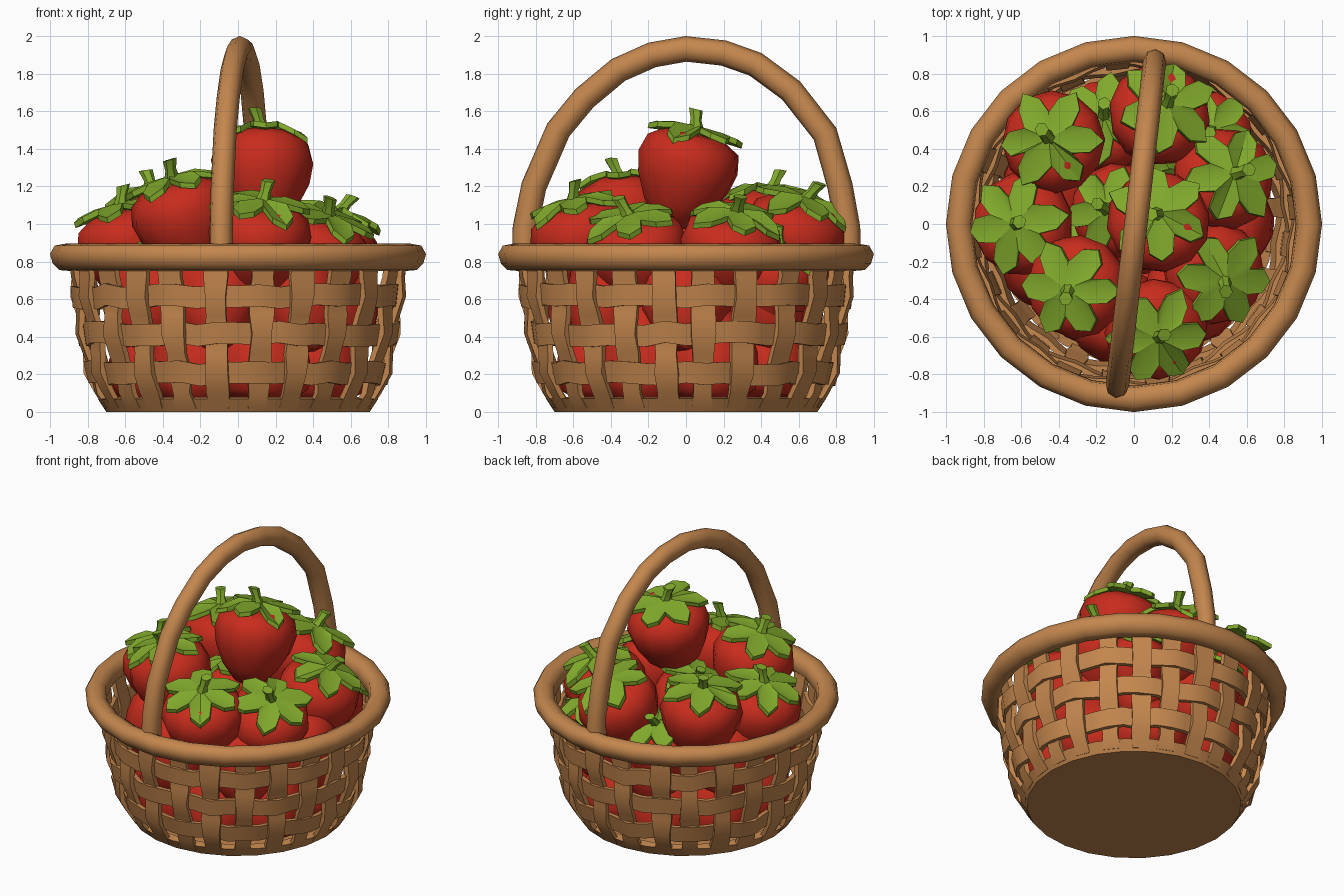
import bpy, bmesh, math, random
from mathutils import Vector, Matrix

if "Cube" in bpy.data.objects:
    bpy.data.objects.remove(bpy.data.objects["Cube"])

random.seed(4)
TAU = math.tau


def material(name, color):
    m = bpy.data.materials.new(name)
    m.diffuse_color = (*color, 1)
    m.use_nodes = True
    m.node_tree.nodes["Principled BSDF"].inputs["Base Color"].default_value = m.diffuse_color
    return m


WICKER = material("wicker_brown", (0.55, 0.24, 0.075))
RED = material("berry_red", (0.58, 0.025, 0.012))
GREEN = material("leaf_green", (0.22, 0.40, 0.025))


def add_grid(bm, rows, close_rows=False):
    """Skin rows of points; each row is a closed loop."""
    vs = [[bm.verts.new(p) for p in r] for r in rows]
    n = len(vs[0])
    for i in range(len(vs) if close_rows else len(vs) - 1):
        a, b = vs[i], vs[(i + 1) % len(vs)]
        for j in range(n):
            k = (j + 1) % n
            bm.faces.new((a[j], a[k], b[k], b[j]))
    if not close_rows:
        for r in (vs[0], vs[-1]):
            if (r[0].co - r[n // 2].co).length > 1e-4:
                bm.faces.new(r)


def finish(bm, name, mat, angle=40, matrix=None):
    bmesh.ops.remove_doubles(bm, verts=bm.verts, dist=1e-5)
    bmesh.ops.recalc_face_normals(bm, faces=bm.faces)
    me = bpy.data.meshes.new(name)
    bm.to_mesh(me)
    bm.free()
    me.materials.append(mat)
    ob = bpy.data.objects.new(name, me)
    bpy.context.collection.objects.link(ob)
    if matrix:
        ob.matrix_world = matrix
    bpy.ops.object.select_all(action='DESELECT')
    ob.select_set(True)
    bpy.context.view_layer.objects.active = ob
    bpy.ops.object.shade_smooth_by_angle(angle=math.radians(angle))
    return ob


def polar(r, a, z):
    return Vector((r * math.cos(a), r * math.sin(a), z))


def lathe(bm, profile, n, close=False):
    add_grid(bm, [[polar(r, TAU * j / n, z) for j in range(n)]
                  for r, z in profile], close)


# basket wall shape
WALL = [(0, .68), (.1, .745), (.2, .785), (.42, .83), (.62, .86), (.85, .885)]


def wall(z):
    for (z0, r0), (z1, r1) in zip(WALL, WALL[1:]):
        if z <= z1:
            return r0 + (r1 - r0) * (z - z0) / (z1 - z0)
    return WALL[-1][1]


# floor of the basket
bm = bmesh.new()
lathe(bm, [(0, 0), (.70, 0), (.745, .07), (.69, .08), (.66, .04), (0, .04)], 24)
finish(bm, "basket_floor", WICKER)

# upright staves, woven in and out of the bands
STAVES = 24
BANDS = [.205, .415, .615]
WEAVE = .018
bm = bmesh.new()
for i in range(STAVES):
    a = TAU * (i + .5) / STAVES + random.uniform(-.02, .02)
    side = 1 if i % 2 else -1
    lean = random.uniform(-.03, .03)
    rows = []
    for z, w in ((.02, 0), (.1, 0), (.205, 1), (.31, 0), (.415, -1),
                 (.515, 0), (.615, 1), (.72, 0), (.83, 0)):
        r = wall(z) + side * w * WEAVE
        half = .064 * (.85 + .2 * z) + random.uniform(-.008, .008)
        t = a + lean * z
        out, tan = polar(1, t, 0), polar(1, t + math.pi / 2, 0)
        c = out * r + Vector((0, 0, z))
        rows.append([c + out * u * .016 + tan * v * half
                     for u, v in ((-1, -1), (1, -1), (1, 1), (-1, 1))])
    add_grid(bm, rows)
finish(bm, "basket_staves", WICKER)

# horizontal woven bands
bm = bmesh.new()
for b, z in enumerate(BANDS):
    rows = []
    for j in range(STAVES * 2):
        w = 0
        if j % 2:
            w = (-1 if (j // 2) % 2 else 1) * (-1 if b % 2 else 1)
        a = TAU * j / (STAVES * 2)
        dz = random.uniform(-.012, .012)
        rows.append([polar(wall(z + v * .05) + w * WEAVE + u * .016, a, z + dz + v * .058)
                     for u, v in ((-1, -1), (1, -1), (1, 1), (-1, 1))])
    add_grid(bm, rows, True)
finish(bm, "basket_bands", WICKER)

# thick rim
bm = bmesh.new()
lathe(bm, [(.86, .79), (.89, .75), (.95, .755), (.985, .79), (1.0, .84),
           (.975, .885), (.92, .895), (.87, .87)], 24, True)
finish(bm, "basket_rim", WICKER, 60)

# arched handle, turned slightly off the front-back line
arch = [(-.86, .8), (-.855, .98), (-.81, 1.2), (-.68, 1.5), (-.54, 1.67), (-.36, 1.82),
        (-.18, 1.90), (0, 1.932), (.2, 1.91), (.37, 1.85), (.56, 1.71), (.74, 1.48),
        (.82, 1.2), (.86, .98), (.865, .8)]
pts = [Vector((.01 + .115 * y, y, z)) for y, z in arch]
side = Vector((1, -.115, 0)).normalized()
bm = bmesh.new()
rows = []
for i, p in enumerate(pts):
    d = (pts[min(i + 1, len(pts) - 1)] - pts[max(i - 1, 0)]).normalized()
    up = d.cross(side)
    rows.append([p + side * .062 * math.cos(TAU * k / 8) + up * .068 * math.sin(TAU * k / 8)
                 for k in range(8)])
add_grid(bm, rows)
finish(bm, "handle", WICKER, 60)


def strawberry(center, direction, size=1.0, leafy=True):
    turn = Matrix.Rotation(random.uniform(0, TAU), 4, 'Z')
    mat = (Matrix.Translation(center)
           @ Vector(direction).to_track_quat('Z', 'Y').to_matrix().to_4x4()
           @ turn @ Matrix.Scale(size, 4))
    # fruit
    bm = bmesh.new()
    lathe(bm, [(0, -.29), (.09, -.26), (.185, -.16), (.25, -.03), (.275, .08),
               (.25, .175), (.17, .228), (.08, .235), (0, .22)], 12)
    for v in bm.verts:
        v.co *= random.uniform(.985, 1.015)
    finish(bm, "berry", RED, 60, mat)
    if not leafy:
        return
    # star of six broad leaves
    top = []
    for k in range(6):
        a = TAU * k / 6 + random.uniform(-.08, .08)
        lift = random.uniform(-.035, .03)
        top += [polar(.145, a - TAU / 12, .245),
                polar(.225, a - .29, .215 + lift * .6),
                polar(.275 + random.uniform(-.025, .015), a, .19 + lift),
                polar(.225, a + .29, .215 + lift * .6)]
    thick = Vector((0, 0, .03))
    bm = bmesh.new()
    add_grid(bm, [[Vector((0, 0, .235))] * 24, top,
                  [p + thick for p in top], [Vector((0, 0, .28))] * 24])
    finish(bm, "leaf_crown", GREEN, 30, mat)
    # short bent stem
    bm = bmesh.new()
    lathe(bm, [(.045, .25), (.03, .31), (.038, .365)], 6)
    for v in bm.verts:
        v.co.x += max(0, v.co.z - .25) * .45
    finish(bm, "stem", GREEN, 30, mat)


# top heap of berries: centre, direction of the leafy end
HEAP = [((.13, -.005, 1.25), (.0, .25, 1)),
        ((-.42, .43, .93), (-.12, .08, 1)),
        ((.12, .56, .89), (.22, .3, 1)),
        ((.45, .23, .82), (.33, .15, 1)),
        ((-.57, .0, .84), (-.25, 0, 1)),
        ((-.28, -.33, .99), (-.3, -.06, 1)),
        ((.11, -.54, .87), (.08, -.27, 1)),
        ((.40, -.25, .80), (.35, -.2, 1))]
for c, d in HEAP:
    strawberry(c, d)

# berries tucked under the heap
for c, d in (((-.07, .07, .80), (-.3, 0, 1)),
             ((-.15, .50, .66), (-.05, .3, 1)),
             ((.37, .44, .66), (.2, .25, 1))):
    strawberry(c, d, .92)

# lower layers filling the basket, lying leafy end inward or down
for i in range(7):
    a = TAU * i / 7
    strawberry(polar(.52, a, .57), polar(-.5, a, random.uniform(.6, 1)), .95, i % 3 == 1)
for i in range(8):
    a = TAU * i / 8 + .3
    strawberry(polar(.46, a, .30), polar(random.uniform(-.3, .1), a, -1), .98, False)
strawberry((0, 0, .4), (.3, 0, 1), 1, False)
